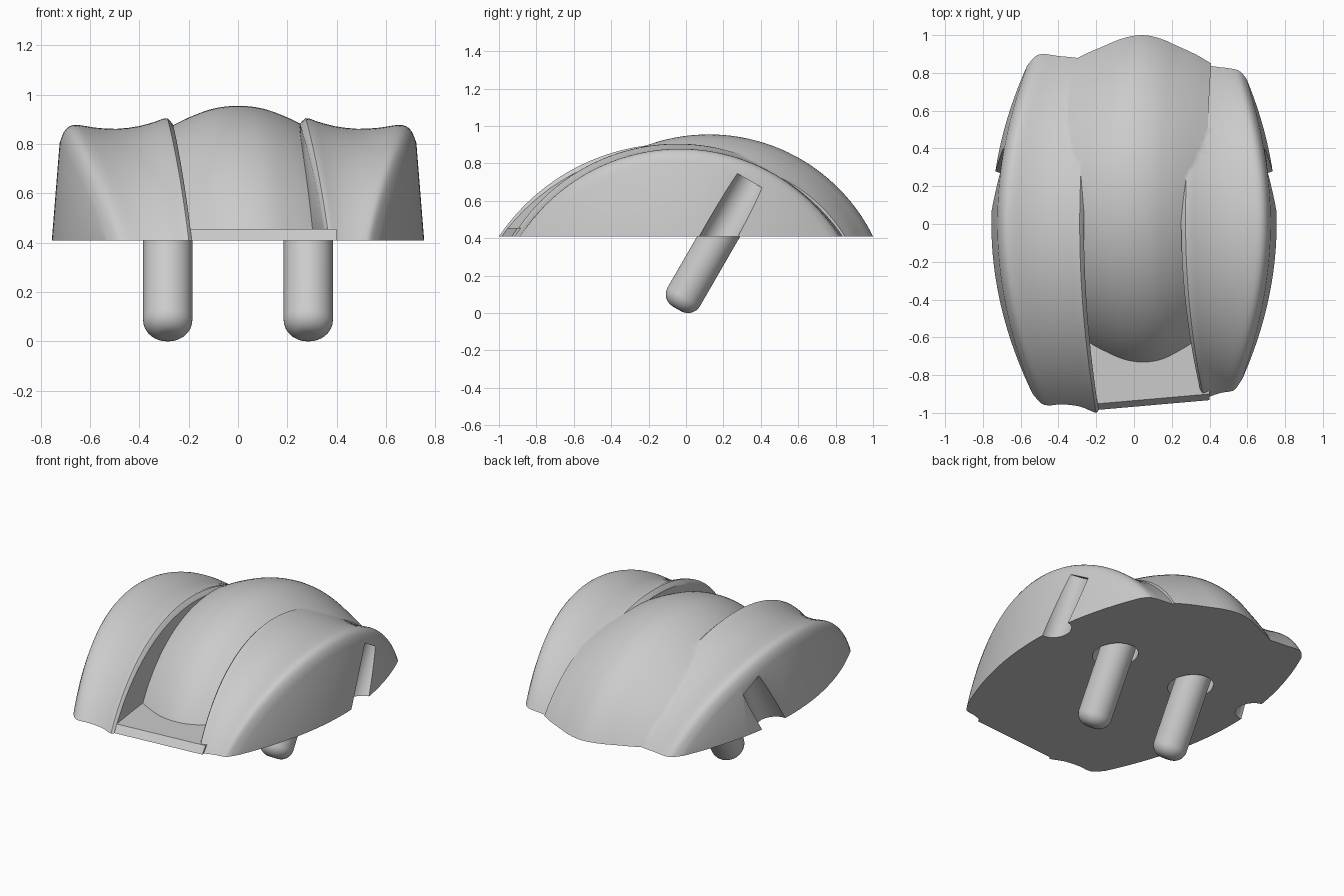
import bpy, bmesh, math
from mathutils import Matrix, Vector

if "Cube" in bpy.data.objects:
    bpy.data.objects.remove(bpy.data.objects["Cube"])

BASE = 0.41                      # level of the flat underside
AXIS = Vector((0, 0.5, math.sqrt(0.75)))   # tilt of pegs and side grooves


def make(name, bm):
    bmesh.ops.recalc_face_normals(bm, faces=bm.faces)
    me = bpy.data.meshes.new(name)
    bm.to_mesh(me)
    bm.free()
    ob = bpy.data.objects.new(name, me)
    bpy.context.collection.objects.link(ob)
    return ob


def curve(pts, x):
    """Smooth interpolation through a short list of points."""
    n = len(pts)
    i = max(0, min(n - 2, sum(1 for p in pts if p[0] <= x) - 1))

    def slope(k):
        a, b = pts[max(k - 1, 0)], pts[min(k + 1, n - 1)]
        return (b[1] - a[1]) / (b[0] - a[0])
    (x0, y0), (x1, y1) = pts[i], pts[i + 1]
    d = x1 - x0
    t = (x - x0) / d
    return ((2*t**3 - 3*t*t + 1) * y0 + (t**3 - 2*t*t + t) * d * slope(i)
            + (3*t*t - 2*t**3) * y1 + (t**3 - t*t) * d * slope(i + 1))


def arch(name, cols, xfun, front, back, top, bottom, rows=64):
    """Solid under a fan of arcs, one arc per column."""
    bm = bmesh.new()
    grid = []
    for u in cols:
        f, b, h = curve(front, u), curve(back, u), curve(top, u)
        half, rise = (b - f) / 2, h - BASE
        r = (half * half + rise * rise) / (2 * rise)
        cy, cz = (f + b) / 2, h - r
        end = math.acos((bottom - cz) / r)
        col = []
        for j in range(rows + 1):
            a = -end + 2 * end * j / rows
            y, z = cy + r * math.sin(a), cz + r * math.cos(a)
            if j in (0, rows):
                z = bottom
            col.append(bm.verts.new((xfun(u, y, z), y, z)))
        grid.append(col)
    for a, b in zip(grid, grid[1:]):
        for j in range(rows):
            bm.faces.new((a[j], a[j + 1], b[j + 1], b[j]))
    # side walls drop straight to the bottom
    feet = []
    for u, col in ((cols[0], grid[0]), (cols[-1], grid[-1])):
        foot = [col[0]]
        for v in col[1:-1]:
            foot.append(bm.verts.new((xfun(u, v.co.y, bottom), v.co.y, bottom)))
        foot.append(col[-1])
        for j in range(rows):
            q = []
            for v in (col[j], col[j + 1], foot[j + 1], foot[j]):
                if v not in q:
                    q.append(v)
            bm.faces.new(q)
        feet.append(foot)
    loop = ([c[0] for c in grid] + feet[1][1:-1]
            + [c[-1] for c in reversed(grid)] + feet[0][-2:0:-1])
    bm.faces.new(loop)
    return make(name, bm)


def rod(name, r1, r2, length, start, bevel=0):
    """Tilted cylinder or cone beginning at start."""
    bm = bmesh.new()
    bmesh.ops.create_cone(bm, cap_ends=True, segments=48, radius1=r1, radius2=r2, depth=length)
    if bevel:
        rim = [e for e in bm.edges if all(v.co.z < 0 for v in e.verts)]
        bmesh.ops.bevel(bm, geom=rim, offset=bevel, segments=8, profile=0.5, affect='EDGES')
    m = (Matrix.Translation(Vector(start) + AXIS * length / 2)
         @ Matrix.Rotation(math.radians(-30), 4, 'X'))
    bmesh.ops.transform(bm, matrix=m, verts=bm.verts)
    return make(name, bm)


def combine(ob, other, op):
    mod = ob.modifiers.new(op, 'BOOLEAN')
    mod.operation, mod.solver, mod.object = op, 'EXACT', other
    bpy.context.view_layer.objects.active = ob
    bpy.ops.object.modifier_apply(modifier=mod.name)
    bpy.data.objects.remove(other)


def smooth(ob, angle):
    bpy.ops.object.select_all(action='DESELECT')
    ob.select_set(True)
    bpy.context.view_layer.objects.active = ob
    bpy.ops.object.shade_smooth_by_angle(angle=math.radians(angle))


def outer(y, z):
    return 0.755 - 0.27 * y * y - 0.08 * (z - BASE)


def left_x(u, y, z):
    inner = 0.265 - 0.08 * y * y
    return -(inner + (outer(y, z) - inner) * u)


def right_x(u, y, z):
    inner = 0.25 + (0.13 if y < 0 else 0.05) * y * y
    return inner + (outer(y, z) - inner) * u


def centre_x(u, y, z):
    return u + (0.09 if y < 0 else 0.04) * y * y


# side lobes, saddle shaped with rounded rims
lobe_top = [(0, .88), (.05, .905), (.15, .892), (.3, .873), (.5, .862), (.7, .867),
            (.85, .878), (.92, .873), (.97, .85), (1, .805)]
lobe_cols = [0, .02, .05, .09, .15, .22, .3, .4, .5, .6, .7, .78, .85, .89, .92, .945, .97, .985, 1]
body = arch("body", lobe_cols, left_x,
            [(0, -.985), (.05, -1.0), (.3, -.967), (.6, -.955), (.85, -.96), (.95, -.945), (1, -.9)],
            [(0, .86), (.3, .88), (.6, .89), (.85, .9), (.95, .885), (1, .84)],
            lobe_top, 0.36)
right_lobe = arch("right_lobe", lobe_cols, right_x,
                  [(0, -.905), (.05, -.925), (.3, -.91), (.6, -.893), (.85, -.885), (.95, -.87), (1, -.82)],
                  [(0, .83), (.3, .84), (.6, .83), (.85, .82), (.95, .805), (1, .77)],
                  lobe_top, 0.35)


# centre lobe, set further back
def both(pts):
    return [(-x, y) for x, y in reversed(pts[1:])] + pts


centre_lobe = arch("centre_lobe", [-.38 + .02 * i for i in range(39)], centre_x,
                   both([(0, -.755), (.1, -.74), (.2, -.695), (.28, -.65), (.38, -.58)]),
                   both([(0, 1.0), (.1, .982), (.2, .94), (.3, .895), (.38, .85)]),
                   both([(0, .955), (.1, .944), (.2, .908), (.27, .873), (.38, .81)]), 0.34)

# small floor at the front of the channel
bm = bmesh.new()
ring = []
for z, grow in ((.455, 0), (.33, .09)):
    ring.append([bm.verts.new(p) for p in ((-.23, -.955 - grow, z), (.40, -.9 - grow, z),
                                           (.34, -.45, z), (-.28, -.45, z))])
bm.faces.new(ring[0])
bm.faces.new(ring[1])
for i in range(4):
    k = (i + 1) % 4
    bm.faces.new((ring[0][i], ring[0][k], ring[1][k], ring[1][i]))
channel_floor = make("channel_floor", bm)

for part in (centre_lobe, right_lobe, channel_floor):
    combine(body, part, 'UNION')

# trim flat underside
bm = bmesh.new()
bmesh.ops.create_cube(bm, size=1, matrix=Matrix.Translation((0, 0, BASE - .5)) @ Matrix.Diagonal((4, 4, 1, 1)))
combine(body, make("trim", bm), 'DIFFERENCE')

# side grooves, peg recesses and pegs
for s, side in ((-1, "left"), (1, "right")):
    combine(body, rod("groove", .09, .09, .7, Vector((s * .745, .345, .705)) - AXIS * .7), 'DIFFERENCE')
    mouth = Vector((s * .285, .175, BASE))
    combine(body, rod("recess", .13, .12, .2, mouth - AXIS * .1), 'DIFFERENCE')
    peg = rod(side + "_peg", .1, .1, .62, (s * .285, -.049, .0225), .075)
    smooth(peg, 40)
smooth(body, 32)
